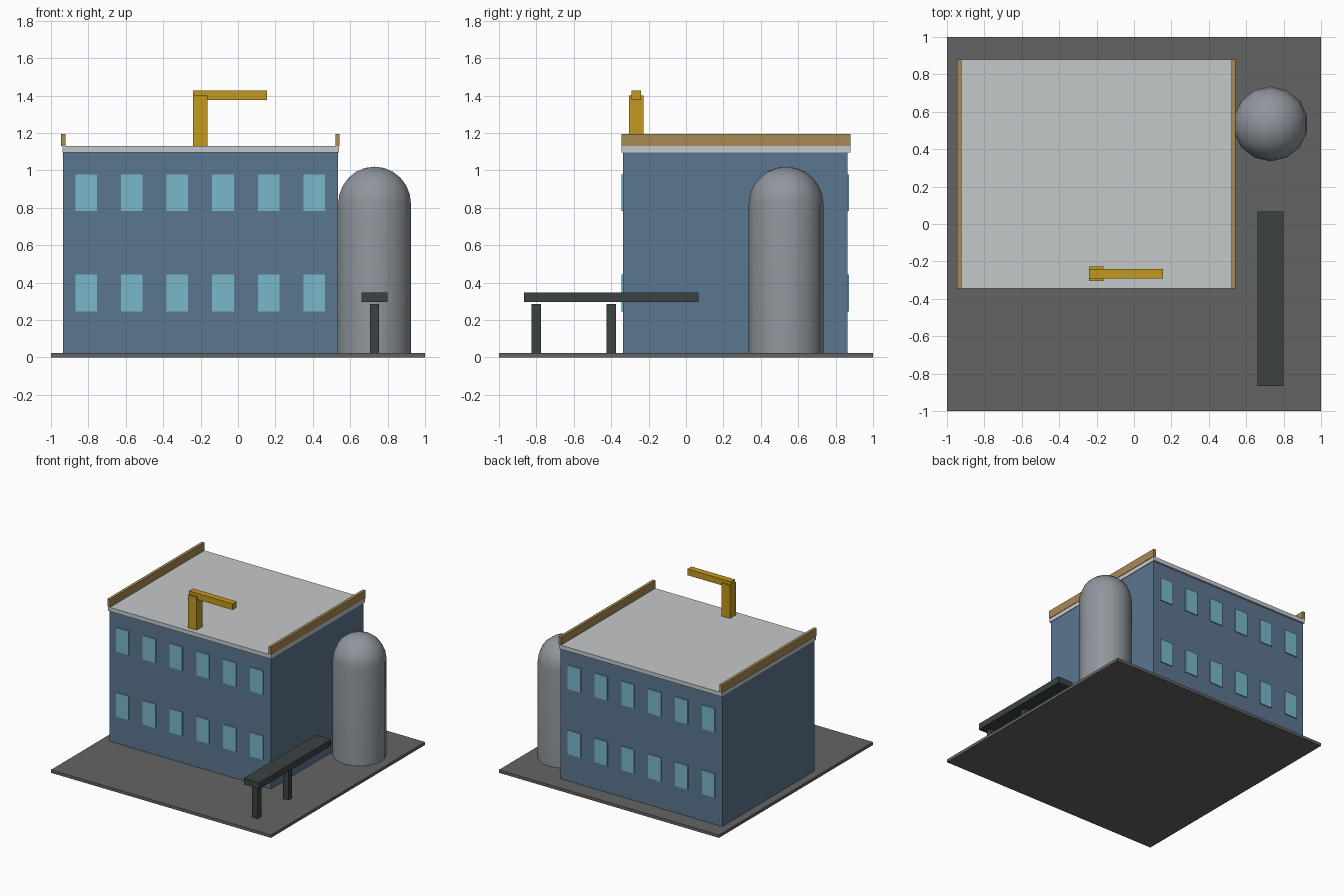
import bpy
import bmesh
import math
from mathutils import Matrix

default = bpy.data.objects.get("Cube")
if default:
    bpy.data.objects.remove(default, do_unlink=True)


def material(name, hex_code):
    """Flat material from an sRGB hex string."""
    srgb = [int(hex_code[i:i + 2], 16) / 255 for i in (0, 2, 4)]
    lin = [c / 12.92 if c < 0.04045 else ((c + 0.055) / 1.055) ** 2.4 for c in srgb]
    mat = bpy.data.materials.new(name)
    mat.use_nodes = True
    mat.diffuse_color = (*lin, 1)
    mat.node_tree.nodes["Principled BSDF"].inputs["Base Color"].default_value = (*lin, 1)
    return mat


asphalt = material("asphalt_grey", "646464")
blue = material("wall_blue", "5B768F")
pale = material("roof_pale_grey", "C5C8CA")
tan = material("parapet_tan", "A88A55")
glass = material("window_cyan", "78B8CB")
steel = material("tank_grey", "90969D")
dark = material("rack_dark_green", "3B4242")
yellow = material("crane_yellow", "C49820")


def finish(name, bm, mat):
    mesh = bpy.data.meshes.new(name)
    bm.to_mesh(mesh)
    bm.free()
    mesh.materials.append(mat)
    obj = bpy.data.objects.new(name, mesh)
    bpy.context.collection.objects.link(obj)
    return obj


def add_box(bm, x, y, z):
    """Box from (min, max) pairs on each axis."""
    spans = (x, y, z)
    centre = [(a + b) / 2 for a, b in spans]
    size = [b - a for a, b in spans]
    bmesh.ops.create_cube(bm, size=1, matrix=Matrix.Translation(centre) @ Matrix.Diagonal((*size, 1)))


def box(name, x, y, z, mat):
    bm = bmesh.new()
    add_box(bm, x, y, z)
    return finish(name, bm, mat)


# Ground and main block
GROUND = 0.024
LEFT, RIGHT, FRONT, BACK = -0.935, 0.535, -0.336, 0.864
box("ground_slab", (-1, 1), (-1, 1), (0, GROUND), asphalt)
box("building_walls", (LEFT, RIGHT), (FRONT, BACK), (GROUND, 1.097), blue)

# Roof with a parapet along each side
EAVES = (FRONT - 0.01, BACK + 0.015)
box("roof_slab", (LEFT - 0.003, RIGHT + 0.005), EAVES, (1.097, 1.13), pale)
for side, x in (("right", LEFT + 0.002), ("left", RIGHT - 0.003)):
    box(side + "_parapet", (x - 0.012, x + 0.012), EAVES, (1.13, 1.195), tan)

# Two rows of six windows, on the front and the back
for name, y in (("front_windows", (FRONT - 0.008, FRONT + 0.001)),
                ("back_windows", (BACK - 0.001, BACK + 0.008))):
    bm = bmesh.new()
    for row in (0.345, 0.88):
        for i in range(6):
            x = -0.812 + 0.244 * i
            add_box(bm, (x - 0.058, x + 0.058), y, (row - 0.098, row + 0.098))
    finish(name, bm, glass)

# Domed storage tank, one revolved profile
SIDES, RINGS, RADIUS, SHOULDER = 14, 6, 0.2, 0.82
profile = [(0, 0, GROUND), (0, RADIUS, GROUND)]
for i in range(RINGS + 1):
    a = math.pi / 2 * i / RINGS
    profile.append((0, RADIUS * math.cos(a), SHOULDER + RADIUS * math.sin(a)))
bm = bmesh.new()
verts = [bm.verts.new(p) for p in profile]
edges = [bm.edges.new(pair) for pair in zip(verts, verts[1:])]
bmesh.ops.spin(bm, geom=verts + edges, cent=(0, 0, 0), axis=(0, 0, 1),
               angle=2 * math.pi, steps=SIDES, use_merge=True)
bmesh.ops.remove_doubles(bm, verts=bm.verts, dist=0.0005)
bmesh.ops.recalc_face_normals(bm, faces=bm.faces)
tank = finish("storage_tank", bm, steel)
tank.location = (0.73, 0.535, 0)
bpy.ops.object.select_all(action="DESELECT")
tank.select_set(True)
bpy.context.view_layer.objects.active = tank
bpy.ops.object.shade_smooth_by_angle(angle=math.radians(40))

# Pipe rack beside the building
box("rack_beam", (0.66, 0.8), (-0.865, 0.068), (0.297, 0.348), dark)
for name, y in (("front_rack_post", -0.8), ("rear_rack_post", -0.4)):
    box(name, (0.705, 0.755), (y - 0.025, y + 0.025), (GROUND, 0.286), dark)

# Roof crane
box("crane_post", (-0.24, -0.163), (-0.306, -0.227), (1.13, 1.4), yellow)
box("crane_arm", (-0.241, 0.156), (-0.292, -0.24), (1.376, 1.427), yellow)
